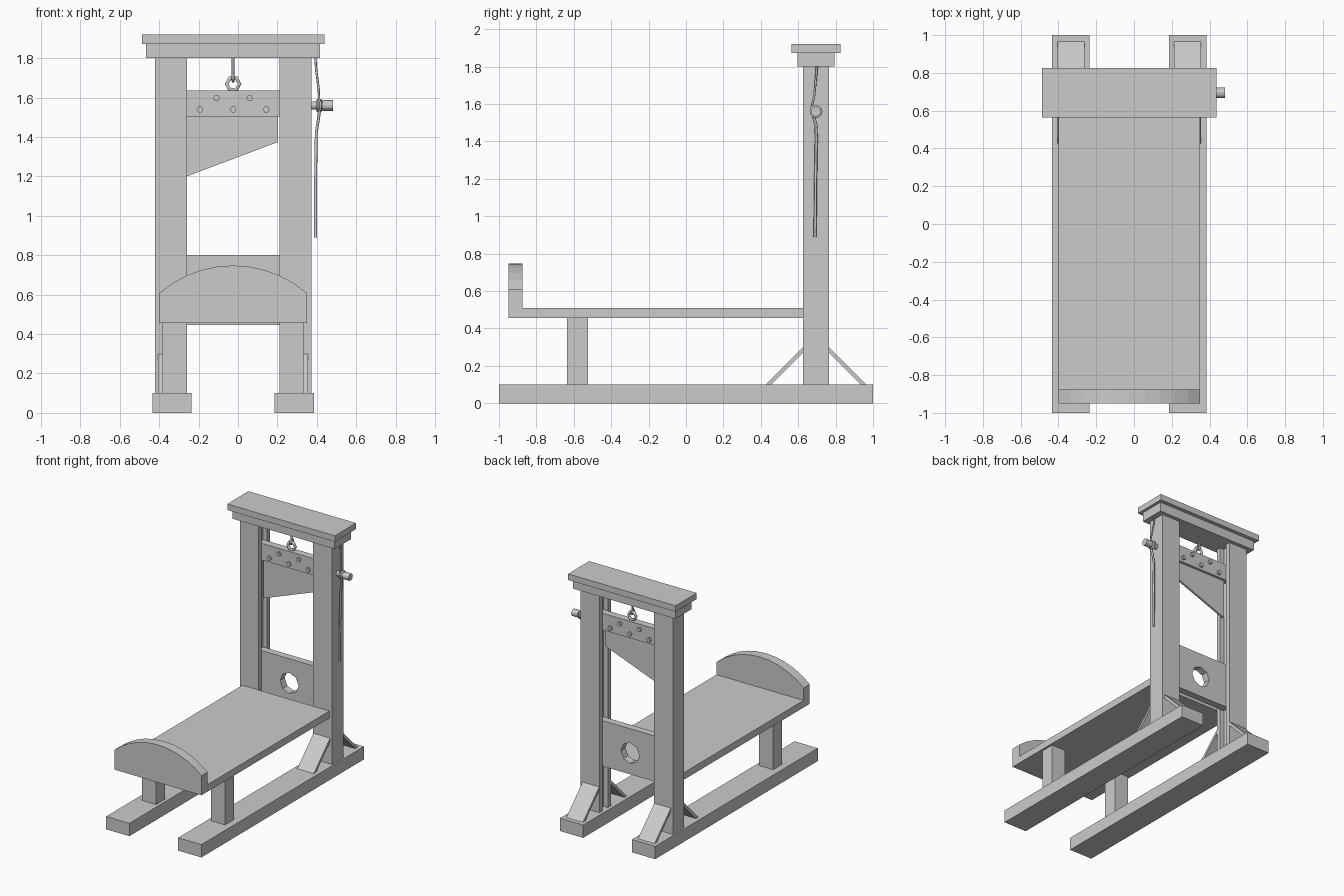
import bpy, bmesh, math
from mathutils import Matrix, Vector

if "Cube" in bpy.data.objects:
    bpy.data.objects.remove(bpy.data.objects["Cube"])

C = -0.025   # symmetry plane of the frame
Y = 0.695    # middle of the posts


def prism(name, pts, axis, a, b):
    """Extrude a 2D outline along an axis from a to b."""
    place = {'x': lambda p, d: (d, p[0], p[1]),
             'y': lambda p, d: (p[0], d, p[1]),
             'z': lambda p, d: (p[0], p[1], d)}[axis]
    bm = bmesh.new()
    lo = [bm.verts.new(place(p, a)) for p in pts]
    hi = [bm.verts.new(place(p, b)) for p in pts]
    bm.faces.new(lo)
    bm.faces.new(hi[::-1])
    n = len(pts)
    for i in range(n):
        j = (i + 1) % n
        bm.faces.new((lo[j], lo[i], hi[i], hi[j]))
    bmesh.ops.recalc_face_normals(bm, faces=bm.faces)
    me = bpy.data.meshes.new(name)
    bm.to_mesh(me)
    bm.free()
    ob = bpy.data.objects.new(name, me)
    bpy.context.collection.objects.link(ob)
    return ob


def box(name, x0, x1, y0, y1, z0, z1):
    return prism(name, [(x0, y0), (x1, y0), (x1, y1), (x0, y1)], 'z', z0, z1)


def circle(cx, cy, r, n, turn=0.0):
    return [(cx + r * math.cos(turn + 2 * math.pi * i / n),
             cy + r * math.sin(turn + 2 * math.pi * i / n)) for i in range(n)]


def rope(name, pts, r, closed=False):
    cu = bpy.data.curves.new(name, 'CURVE')
    cu.dimensions = '3D'
    cu.bevel_depth = r
    cu.bevel_resolution = 1
    cu.use_fill_caps = True
    sp = cu.splines.new('POLY')
    sp.points.add(len(pts) - 1)
    for p, co in zip(sp.points, pts):
        p.co = (*co, 1)
    sp.use_cyclic_u = closed
    ob = bpy.data.objects.new(name, cu)
    bpy.context.collection.objects.link(ob)


# Paired parts, left and right of the symmetry plane
for side, s in (("left", -1), ("right", 1)):
    def X(d):
        return C + s * d
    box(f"{side}_ground_rail", X(0.21), X(0.41), -1, 1, 0, 0.1)
    box(f"{side}_bench_leg", X(0.235), X(0.358), -0.635, -0.525, 0.1, 0.455)
    # post with a groove on the inner face
    prism(f"{side}_post", [(X(0.235), 0.625), (X(0.397), 0.625), (X(0.397), 0.765),
          (X(0.235), 0.765), (X(0.235), 0.728), (X(0.27), 0.728),
          (X(0.27), 0.662), (X(0.235), 0.662)], 'z', 0.1, 1.8)
    for end, t in (("front", -1), ("back", 1)):
        prism(f"{side}_{end}_brace", [(Y + t * 0.07, 0.30), (Y + t * 0.27, 0.1),
              (Y + t * 0.24, 0.1), (Y + t * 0.07, 0.27)], 'x', X(0.237), X(0.38))

# Crown beams
box("crown_lower", C - 0.441, C + 0.441, 0.595, 0.795, 1.8, 1.873)
box("crown_upper", C - 0.463, C + 0.463, 0.565, 0.825, 1.873, 1.92)

# Bench board and arched end board
box("bench_board", C - 0.375, C + 0.375, -0.95, 0.625, 0.455, 0.51)
R = 0.572
arc = math.asin(0.375 / R)
arch = [(C + R * math.sin(arc * (1 - i / 5)), 0.748 - R + R * math.cos(arc * (1 - i / 5)))
        for i in range(11)]
prism("end_board", [(C - 0.375, 0.455), (C + 0.375, 0.455)] + arch, 'y', -0.95, -0.875)

# Neck board: two halves around an octagonal hole
zs, hr = 0.61, 0.08
half = [(hr * math.cos(math.pi * i / 4), hr * math.sin(math.pi * i / 4)) for i in range(5)]
for name, s, zend in (("neck_board_upper", 1, 0.80), ("neck_board_lower", -1, 0.445)):
    pts = [(C + x, zs + s * z) for x, z in half]
    pts += [(C - 0.265, zs), (C - 0.265, zend), (C + 0.265, zend), (C + 0.265, zs)]
    prism(name, pts, 'y', 0.667, 0.723)

# Weighted bar, bolts and blade
box("blade_bar", C - 0.265, C + 0.265, 0.667, 0.723, 1.505, 1.635)
for i, (x, z) in enumerate([(-0.168, 1.54), (0, 1.54), (0.168, 1.54), (-0.084, 1.597), (0.084, 1.597)]):
    prism(f"bolt_{i + 1}", circle(C + x, z, 0.017, 6), 'y', 0.65, 0.74)
prism("blade", [(C - 0.235, 1.20), (C + 0.229, 1.375), (C + 0.229, 1.51), (C - 0.235, 1.51)],
      'y', 0.687, 0.703)

# Lifting ring with the rope above it
rope("lifting_ring", [(x, Y, z) for x, z in circle(C, 1.669, 0.033, 6)], 0.011, True)
rope("lifting_rope", [(C, Y, 1.81), (C, Y, 1.715)], 0.007)
rope("rope_loop", [(C, Y + a, z) for a, z in circle(0, 1.702, 0.02, 8)], 0.007, True)

# Cleat peg on the right post
prism("peg_shaft", circle(Y, 1.56, 0.02, 12), 'x', 0.365, 0.44)
prism("peg_head", circle(Y, 1.56, 0.027, 12), 'x', 0.43, 0.483)

# Rope tied around the peg and hanging down
rope("side_rope_upper", [(0.392, 0.70, 1.805), (0.397, 0.695, 1.74), (0.41, 0.685, 1.64),
                         (0.412, 0.67, 1.575)], 0.006)
for i, x in enumerate((0.405, 0.418)):
    rope(f"rope_coil_{i + 1}", [(x, y, z) for y, z in circle(Y, 1.56, 0.028, 12)], 0.007, True)
rope("side_rope_tail", [(0.415, 0.68, 1.54), (0.408, 0.695, 1.49), (0.397, 0.697, 1.42),
                        (0.394, 0.693, 1.20), (0.394, 0.69, 0.89)], 0.008)
